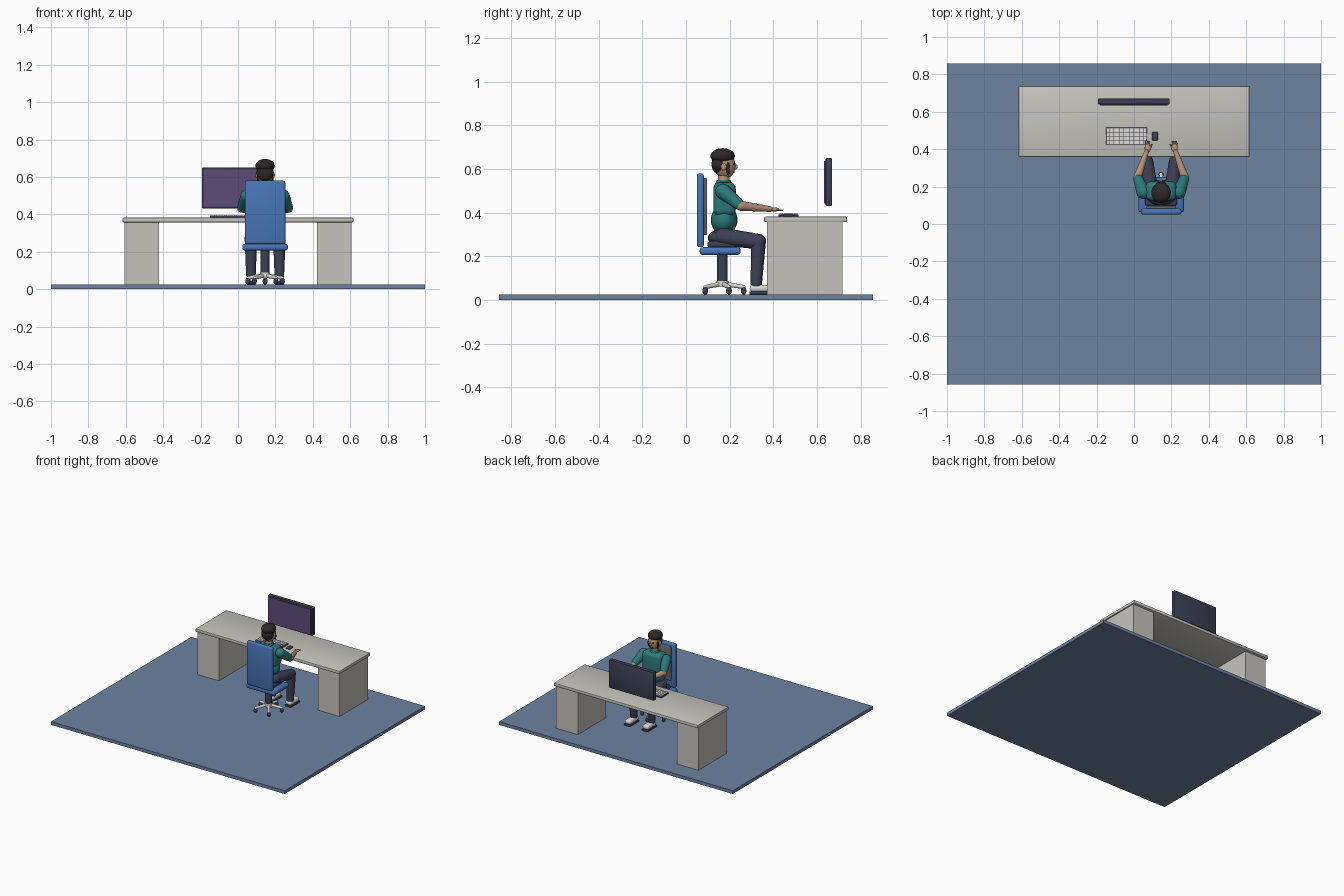
import bpy, bmesh, math
from mathutils import Vector, Matrix

cube = bpy.data.objects.get("Cube")
if cube:
    bpy.data.objects.remove(cube)


def material(name, r, g, b):
    m = bpy.data.materials.new(name)
    m.use_nodes = True
    m.diffuse_color = (r, g, b, 1)
    m.node_tree.nodes["Principled BSDF"].inputs["Base Color"].default_value = (r, g, b, 1)
    return m


FLOOR = material("slate blue", .155, .225, .355)
DESK = material("warm light grey", .56, .55, .51)
BLUE = material("chair blue", .065, .18, .48)
TEAL = material("shirt teal", .025, .2, .2)
NAVY = material("dark navy", .045, .052, .09)
SKIN = material("skin", .48, .29, .18)
HAIR = material("hair brown black", .028, .021, .022)
SCREEN = material("screen purple", .11, .07, .19)
WHITE = material("off white", .72, .71, .67)
GREY = material("panel grey", .15, .14, .135)

CX = .145  # centre line of the chair and the sitter


def finish(name, bm, mat, smooth=False):
    mesh = bpy.data.meshes.new(name)
    bm.to_mesh(mesh)
    bm.free()
    mesh.materials.append(mat)
    ob = bpy.data.objects.new(name, mesh)
    bpy.context.collection.objects.link(ob)
    if smooth:
        bpy.ops.object.select_all(action='DESELECT')
        ob.select_set(True)
        bpy.context.view_layer.objects.active = ob
        bpy.ops.object.shade_smooth_by_angle(angle=math.radians(40))
    return ob


def add_box(bm, lo, hi):
    lo, hi = Vector(lo), Vector(hi)
    mat = Matrix.Translation((lo + hi) / 2) @ Matrix.Diagonal((*(hi - lo), 1))
    bmesh.ops.create_cube(bm, size=1, matrix=mat)


def box(name, lo, hi, mat, bevel=0, segments=3):
    bm = bmesh.new()
    add_box(bm, lo, hi)
    if bevel:
        bmesh.ops.bevel(bm, geom=bm.edges[:], offset=bevel, segments=segments,
                        affect='EDGES', profile=.5)
    return finish(name, bm, mat, bevel > 0)


def ball(name, centre, radii, mat):
    bm = bmesh.new()
    m = Matrix.Translation(centre) @ Matrix.Diagonal((*radii, 1))
    bmesh.ops.create_uvsphere(bm, u_segments=24, v_segments=14, radius=1, matrix=m)
    return finish(name, bm, mat, True)


def limb(name, a, b, r1, r2, mat, round_ends=True):
    """Tapered round bar from a to b, with ball joints at its ends."""
    a, b = Vector(a), Vector(b)
    bm = bmesh.new()
    turn = (b - a).to_track_quat('Z', 'Y').to_matrix().to_4x4()
    bmesh.ops.create_cone(bm, cap_ends=True, segments=18, radius1=r1, radius2=r2,
                          depth=(b - a).length, matrix=Matrix.Translation((a + b) / 2) @ turn)
    if round_ends:
        for p, r in ((a, r1), (b, r2)):
            bmesh.ops.create_uvsphere(bm, u_segments=18, v_segments=10, radius=r,
                                      matrix=Matrix.Translation(p) @ turn)
    return finish(name, bm, mat, True)


# Floor and desk
box("floor", (-1, -.857, 0), (1, .857, .025), FLOOR)
box("desk_top", (-.617, .358, .357), (.617, .738, .382), DESK, .006, 2)
box("desk_pedestal_right", (-.608, .372, .025), (-.423, .717, .357), DESK)
box("desk_pedestal_left", (.423, .372, .025), (.608, .717, .357), DESK)

# Monitor
box("monitor_body", (-.193, .64, .432), (.19, .67, .65), NAVY, .004, 2)
box("monitor_screen", (-.182, .633, .442), (.179, .641, .637), SCREEN)

# Keyboard and mouse
box("keyboard_base", (-.15, .424, .382), (.07, .516, .392), NAVY, .002, 1)
bm = bmesh.new()
cols, rows = 12, 4
dx, dy = .214 / cols, .086 / rows
for i in range(cols):
    for j in range(rows):
        x, y = -.147 + i * dx, .427 + j * dy
        add_box(bm, (x + .001, y + .001, .391), (x + dx - .001, y + dy - .001, .397))
finish("keyboard_keys", bm, WHITE)
box("mouse", (.096, .446, .382), (.129, .492, .396), NAVY, .006)

# Chair seat and back
box("chair_seat", (CX - .122, .063, .207), (CX + .122, .25, .242), BLUE, .013)
box("chair_back", (CX - .108, .05, .242), (CX + .108, .082, .58), BLUE, .011)
box("chair_back_panel", (CX - .078, .08, .298), (CX + .078, .097, .56), GREY, .006)
box("chair_cushion", (CX - .085, .098, .24), (CX + .085, .228, .27), NAVY, .011)
limb("chair_column", (CX, .167, .07), (CX, .167, .21), .024, .024, NAVY, False)
limb("chair_hub", (CX, .167, .06), (CX, .167, .088), .03, .027, WHITE, False)

# Five spokes with casters
for k in range(5):
    a = math.radians(90 + 72 * k)
    d = Vector((math.cos(a), math.sin(a), 0))
    hub = Vector((CX, .167, 0))
    tip = hub + d * .097
    limb(f"chair_spoke_{k + 1}", hub + Vector((0, 0, .075)), tip + Vector((0, 0, .06)),
         .012, .009, WHITE)
    ball(f"chair_caster_{k + 1}", tip + Vector((0, 0, .043)), (.013, .013, .018), NAVY)

# Torso
ball("hips", (CX, .165, .285), (.085, .065, .04), NAVY)
ball("belly", (CX, .175, .367), (.083, .061, .068), TEAL)
box("chest", (CX - .082, .125, .385), (CX + .082, .228, .54), TEAL, .03, 4)
limb("collar", (CX, .172, .525), (CX, .172, .55), .042, .031, TEAL, False)
limb("neck", (CX, .172, .53), (CX, .174, .585), .028, .026, SKIN, False)

# Head and face
ball("head", (CX, .178, .615), (.043, .049, .058), SKIN)
ball("hair_top", (CX, .168, .66), (.052, .056, .036), HAIR)
ball("hair_back", (CX, .152, .622), (.046, .035, .045), HAIR)
ball("nose", (CX, .228, .61), (.007, .009, .012), SKIN)
box("mouth", (CX - .014, .214, .583), (CX + .014, .222, .588), HAIR)

for side, s in (("right", -1), ("left", 1)):
    def at(x, y, z):
        return (CX + s * x, y, z)

    ball(f"ear_{side}", at(.044, .173, .61), (.008, .013, .017), SKIN)
    ball(f"sideburn_{side}", at(.039, .193, .603), (.006, .009, .03), HAIR)
    ball(f"eye_{side}", at(.017, .219, .623), (.008, .006, .006), HAIR)

    # Arms
    shoulder, elbow, wrist = at(.096, .17, .497), at(.126, .25, .432), at(.078, .385, .417)
    mid = Vector(shoulder).lerp(Vector(elbow), .85)
    limb(f"sleeve_{side}", shoulder, mid, .036, .027, TEAL)
    limb(f"forearm_{side}", elbow, wrist, .023, .013, SKIN)
    ball(f"palm_{side}", at(.072, .405, .415), (.016, .024, .009), SKIN)
    for n, off in enumerate((-.01, -.003, .004, .011)):
        limb(f"finger_{side}_{n + 1}", at(.072 + off, .415, .414),
             at(.072 + off, .442, .411), .004, .003, SKIN)
    limb(f"thumb_{side}", at(.06, .4, .414), at(.05, .424, .412), .005, .004, SKIN)

    # Legs and shoes
    knee = at(.076, .332, .268)
    limb(f"thigh_{side}", at(.054, .17, .29), knee, .041, .035, NAVY)
    limb(f"shin_{side}", knee, at(.076, .322, .075), .034, .026, NAVY)
    x = CX + s * .076
    box(f"shoe_sole_{side}", (x - .027, .29, .025), (x + .027, .408, .04), NAVY, .006, 2)
    box(f"shoe_{side}", (x - .025, .292, .037), (x + .025, .404, .07), WHITE, .014, 3)
